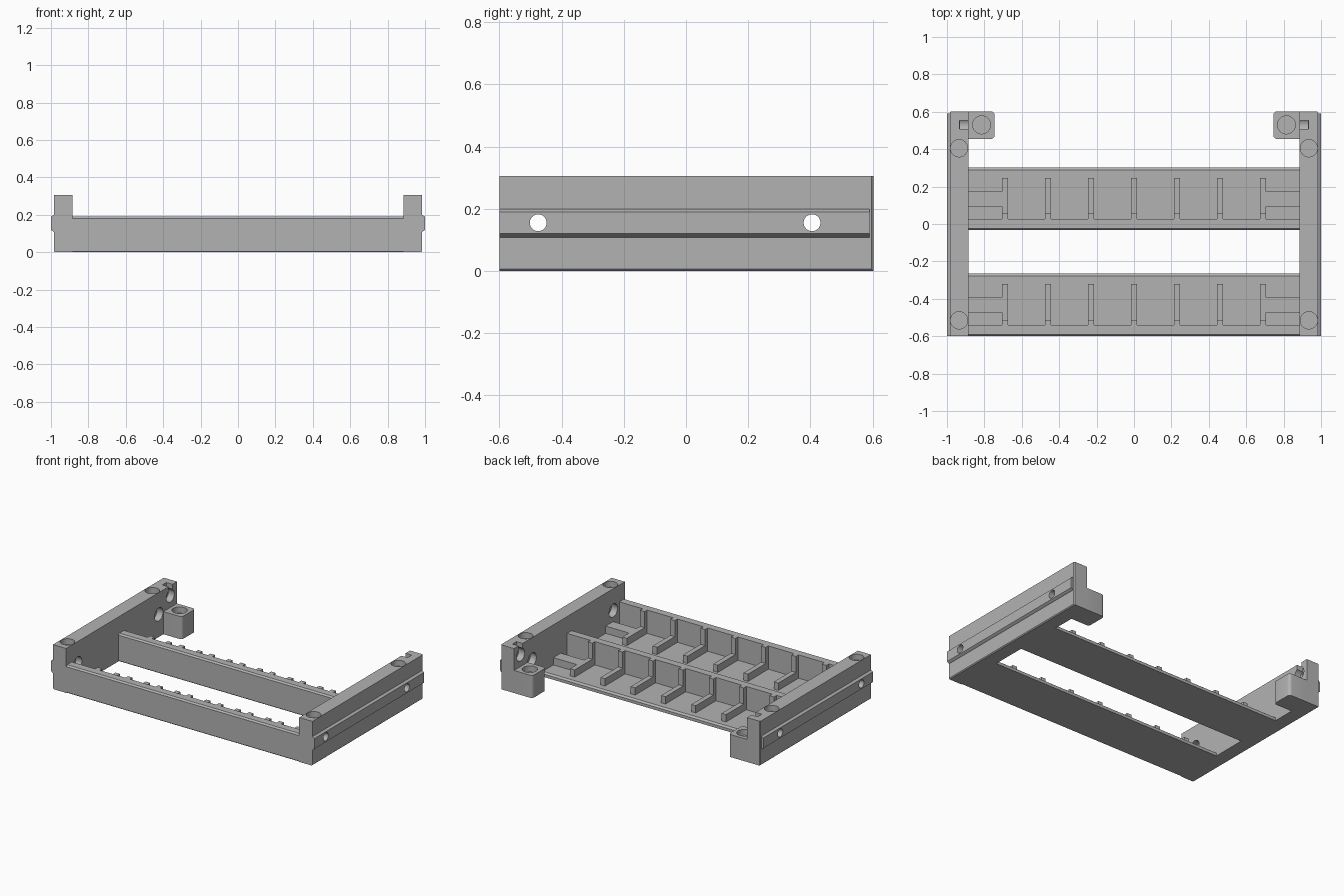
import bpy, bmesh
from math import pi
from mathutils import Matrix, Vector

old = bpy.data.objects.get("Cube")
if old:
    bpy.data.objects.remove(old, do_unlink=True)

grey = bpy.data.materials.new("plain grey")
grey.use_nodes = True
grey.diffuse_color = (0.45, 0.45, 0.45, 1)
grey.node_tree.nodes["Principled BSDF"].inputs["Base Color"].default_value = grey.diffuse_color


def finish(name, bm):
    bmesh.ops.recalc_face_normals(bm, faces=bm.faces)
    mesh = bpy.data.meshes.new(name)
    bm.to_mesh(mesh)
    bm.free()
    mesh.materials.append(grey)
    obj = bpy.data.objects.new(name, mesh)
    bpy.context.collection.objects.link(obj)
    return obj


def prism(bm, profile, start, end, place):
    """Extrude a profile; place(u, v, w) maps it into space."""
    base = bm.faces.new([bm.verts.new(place(u, v, start)) for u, v in profile])
    shift = Vector(place(0, 0, end)) - Vector(place(0, 0, start))
    top = bmesh.ops.extrude_face_region(bm, geom=[base])["geom"]
    bmesh.ops.translate(bm, vec=shift, verts=[v for v in top if isinstance(v, bmesh.types.BMVert)])


def box(bm, x, y, z):
    prism(bm, [(x[0], y[0]), (x[1], y[0]), (x[1], y[1]), (x[0], y[1])], z[0], z[1],
          lambda u, v, w: (u, v, w))


def cylinder(centre, radius, depth, along_x=False):
    bm = bmesh.new()
    rot = Matrix.Rotation(pi / 2, 4, 'Y') if along_x else Matrix()
    bmesh.ops.create_cone(bm, cap_ends=True, segments=48, radius1=radius, radius2=radius,
                          depth=depth, matrix=Matrix.Translation(centre) @ rot)
    return finish("hole_cutter", bm)


def select(obj):
    bpy.ops.object.select_all(action='DESELECT')
    obj.select_set(True)
    bpy.context.view_layer.objects.active = obj


def cut_and_mirror(obj, cutters):
    select(obj)
    for cutter in cutters:
        mod = obj.modifiers.new("cut", 'BOOLEAN')
        mod.object = cutter
        mod.solver = 'EXACT'
        bpy.ops.object.modifier_apply(modifier=mod.name)
    bpy.ops.object.shade_smooth_by_angle(angle=0.5)
    obj.modifiers.new("other_side", 'MIRROR')


along_y = lambda u, v, w: (u, w, v)
along_x = lambda u, v, w: (w, u, v)
IN, OUT, TOP = 0.885, 0.985, 0.305

# Side rails with a chamfered outer ridge
bm = bmesh.new()
prism(bm, [(IN, 0), (OUT - 0.006, 0), (OUT, 0.006), (OUT, TOP), (IN, TOP)], -0.6, 0.602, along_y)
corner = [e for e in bm.edges if all(v.co.y > 0.6 and v.co.x > OUT - 0.001 for v in e.verts)]
bmesh.ops.bevel(bm, geom=corner, offset=0.006, segments=1, affect='EDGES')
rail = finish("side_rails", bm)

bm = bmesh.new()
prism(bm, [(OUT - 0.01, 0.105), (OUT, 0.108), (1, 0.12), (1, 0.19), (OUT, 0.2), (OUT - 0.01, 0.2)],
      -0.6, 0.59, along_y)
ridge = finish("outer_ridges", bm)

# Rear inner blocks with rounded upright corners
bm = bmesh.new()
box(bm, (0.745, IN), (0.455, 0.602), (0, 0.155))
upright = [e for e in bm.edges if abs(e.verts[0].co.z - e.verts[1].co.z) > 0.1
           and e.verts[0].co.x < 0.8]
bmesh.ops.bevel(bm, geom=upright, offset=0.02, segments=5, affect='EDGES', profile=0.5)
block = finish("rear_blocks", bm)

# Holes: round pockets on top, stepped side bores, keyhole pocket near the back
top_holes = [cylinder((0.935, y, TOP), 0.046, 0.08) for y in (-0.515, 0.405)]
side_holes = [cylinder((0.95, y, 0.155), 0.027, 0.3, True) for y in (-0.475, 0.405)]
bores = [cylinder((IN, y, 0.155), 0.045, 0.09, True) for y in (-0.475, 0.405)]
keyhole = cylinder((IN, 0.53, 0.235), 0.043, 0.09, True)
bm = bmesh.new()
box(bm, (IN - 0.05, 0.932), (0.509, 0.553), (0.235, TOP + 0.05))
slot = finish("slot_cutter", bm)
block_hole = cylinder((0.815, 0.53, 0.155), 0.048, 0.08)

cut_and_mirror(rail, top_holes + side_holes + bores + [keyhole, slot])
cut_and_mirror(ridge, side_holes)
cut_and_mirror(block, [block_hole])
for cutter in top_holes + side_holes + bores + [keyhole, slot, block_hole]:
    bpy.data.objects.remove(cutter, do_unlink=True)

# Two trays, each with a front wall, floor, seven ribs and end blocks
WALL, FLOOR, RIB = 0.06, 0.03, 0.08
for name, y0 in (("front", -0.6), ("rear", -0.033)):
    bm = bmesh.new()
    section = [(0.005, 0), (0.335, 0), (0.335, 0.02), (0.322, FLOOR), (WALL, FLOOR),
               (WALL, 0.19), (0.01, 0.19), (0, 0.18), (0, 0.005)]
    prism(bm, [(y0 + u, v) for u, v in section], -IN, IN, along_x)
    finish(name + "_tray", bm)

    bm = bmesh.new()
    rib = [(WALL, FLOOR), (0.28, FLOOR), (0.28, RIB), (WALL + 0.028, RIB),
           (WALL + 0.028, 0.19), (WALL, 0.19)]
    for i in range(-3, 4):
        x = i * 0.23
        prism(bm, [(y0 + u, v) for u, v in rib], x - 0.017, x + 0.017, along_x)
    finish(name + "_ribs", bm)

    bm = bmesh.new()
    for s in (-1, 1):
        box(bm, (s * 0.707, s * IN), (y0 + 0.127, y0 + 0.208), (FLOOR, RIB))
    finish(name + "_end_blocks", bm)
